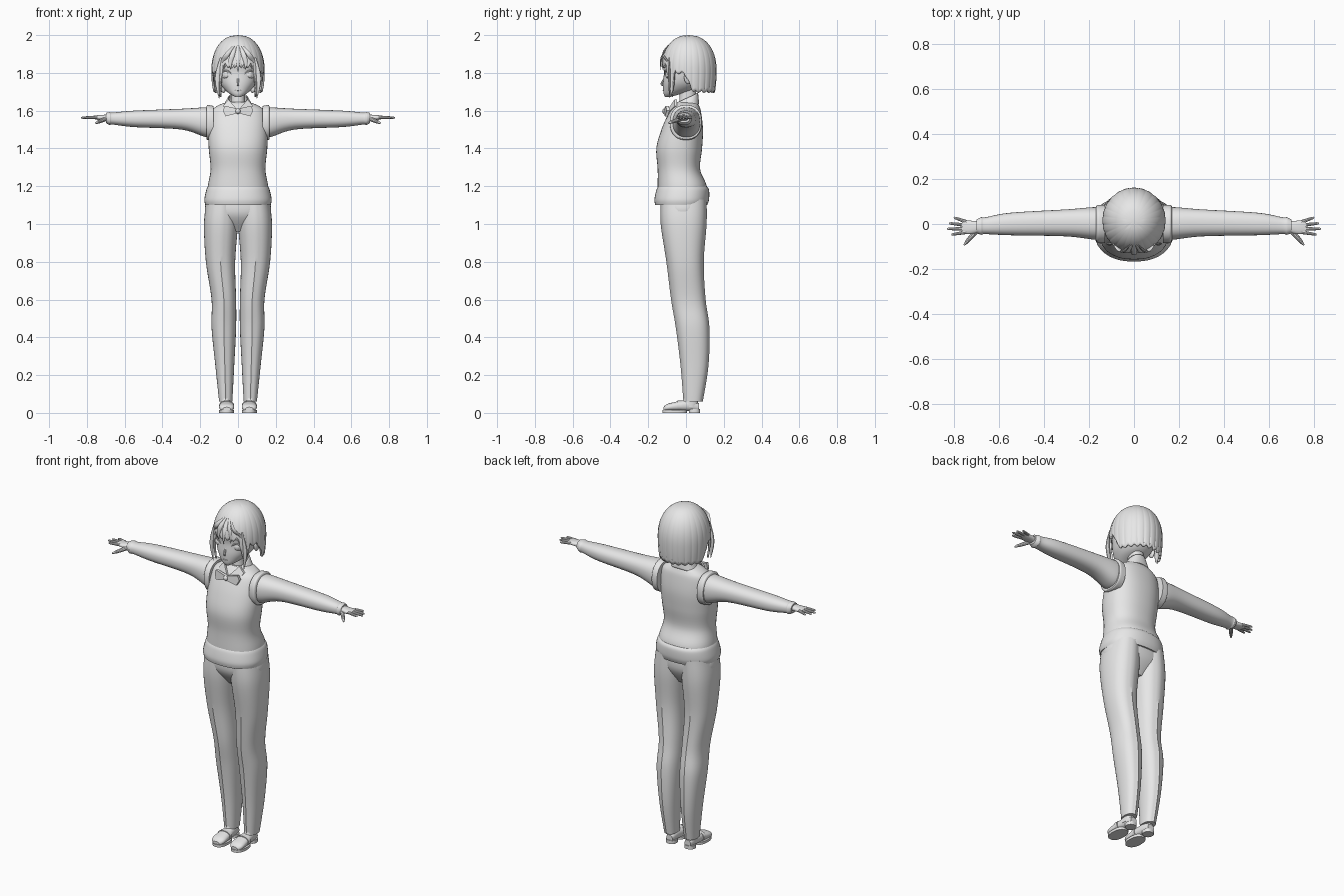
import bpy, bmesh, math
from mathutils import Vector, Matrix

if "Cube" in bpy.data.objects:
    bpy.data.objects.remove(bpy.data.objects["Cube"])

grey = bpy.data.materials.new("plain_grey")
grey.use_nodes = True
grey.diffuse_color = (.8, .8, .8, 1)
grey.node_tree.nodes["Principled BSDF"].inputs["Base Color"].default_value = grey.diffuse_color
parts = []


def finish(name, bm, mirror=False):
    bmesh.ops.recalc_face_normals(bm, faces=bm.faces)
    mesh = bpy.data.meshes.new(name)
    bm.to_mesh(mesh)
    bm.free()
    mesh.materials.append(grey)
    part = bpy.data.objects.new(name, mesh)
    bpy.context.collection.objects.link(part)
    if mirror:
        part.modifiers.new("Mirror", 'MIRROR')
    parts.append(part)
    return part


def skin(rings, caps=True):
    bm = bmesh.new()
    loops = [[bm.verts.new(point) for point in ring] for ring in rings]
    count = len(loops[0])
    for lower, upper in zip(loops, loops[1:]):
        for i in range(count):
            j = (i + 1) % count
            bm.faces.new((lower[i], lower[j], upper[j], upper[i]))
    if caps:
        bm.faces.new(loops[0])
        bm.faces.new(loops[-1])
    return bm


def smooth_path(keys, steps):
    keys = [Vector(key) for key in keys]
    padded = [keys[0]] + keys + [keys[-1]]
    path = []
    for before, start, end, after in zip(padded, padded[1:], padded[2:], padded[3:]):
        for step in range(steps):
            t = step / steps
            leave, arrive = (end - before) / 2, (after - start) / 2
            ease = t * t * (3 - 2 * t)
            path.append(start.lerp(end, ease) + leave * t * (1 - t)**2 - arrive * t * t * (1 - t))
    return path + [keys[-1]]


def squircle(angle, power):
    return [math.copysign(abs(value)**(2 / power), value) for value in (math.cos(angle), math.sin(angle))]


def loft(name, keys, axis='z', mirror=False, steps=6, sides=40, power=2.3, crease=0, caps=True):
    """Skin rounded sections given as (position, low, high, low, high) along one axis."""
    rings = []
    for along, a_low, a_high, b_low, b_high in smooth_path(keys, steps):
        ring = []
        for i in range(sides):
            across, up = squircle(math.tau * i / sides, power)
            a = (a_low + a_high + (a_high - a_low) * across) / 2
            b = (b_low + b_high + (b_high - b_low) * up) / 2
            if i * 4 % sides == 0 and i * 2 % sides:
                b += math.copysign(crease, up)
            ring.append({'z': (a, b, along), 'x': (along, a, b), 'y': (a, along, b)}[axis])
        rings.append(ring)
    return finish(name, skin(rings, caps), mirror)


def centred(rows):
    return [(height, -half, half, front, back) for height, half, front, back in rows]


def strand(name, keys, flat=1, mirror=False, sides=10):
    """Tapered tube through (x, y, z, radius)."""
    path = smooth_path(keys, 4)
    rings = []
    for i, point in enumerate(path):
        ahead, behind = path[min(i + 1, len(path) - 1)], path[max(i - 1, 0)]
        side = (ahead - behind).xyz.cross(Vector((0, 1, .01))).normalized()
        depth = (ahead - behind).xyz.cross(side).normalized() * flat
        turns = [math.tau * k / sides for k in range(sides)]
        rings.append([point.xyz + point.w * (side * math.cos(w) + depth * math.sin(w)) for w in turns])
    return finish(name, skin(rings), mirror)


def ball(name, place, size, mirror=False, turn=0):
    bm = bmesh.new()
    matrix = Matrix.LocRotScale(Vector(place), Matrix.Rotation(turn, 3, 'Z'), Vector(size))
    bmesh.ops.create_uvsphere(bm, u_segments=24, v_segments=14, radius=1, matrix=matrix)
    return finish(name, bm, mirror)


def plate(name, corners, thickness):
    back = [(x, y + thickness, z) for x, y, z in corners]
    return finish(name, skin([corners, back]), True)


# Trousers
loft("trouser_leg", [
    (1.13, 0, .165, -.13, .105), (1, 0, .18, -.13, .105), (.8, .015, .17, -.1, .09),
    (.6, .01, .14, -.075, .1), (.45, .01, .14, -.05, .12), (.25, .02, .12, -.025, .115),
    (.06, .03, .1, -.01, .085)], mirror=True, crease=.004)
loft("trouser_hips", centred([(1.15, .16, -.13, .1), (1.05, .17, -.13, .1), (.96, .06, -.07, .05)]))

# Shoes and ankles
loft("ankle", [(.11, .04, .09, 0, .07), (.03, .04, .09, -.03, .06)], mirror=True)
loft("shoe", [(-.12, .04, .08, .01, .03), (-.09, .02, .1, .01, .05), (.02, .03, .09, .01, .07),
              (.07, .04, .08, .01, .05)], 'y', True)
loft("shoe_sole", [(z, .02, .1, -.125, .005) for z in (0, .015)], mirror=True, steps=1)
loft("shoe_heel", [(z, .03, .09, .015, .075) for z in (0, .02)], mirror=True, steps=1)
loft("shoe_strap", [(y, .02, .1, .01, .065) for y in (-.045, -.025)], 'y', True, steps=1)

# Sweater vest
loft("sweater_body", centred([
    (1.12, .165, -.15, .105), (1.2, .16, -.15, .11), (1.29, .145, -.15, .075), (1.4, .155, -.157, .085),
    (1.5, .157, -.13, .09), (1.59, .145, -.09, .08), (1.625, .11, -.065, .07), (1.645, .06, -.045, .06)]))
loft("sweater_hem", centred([(1.1, .173, -.163, .112), (1.13, .178, -.167, .122),
                             (1.18, .168, -.157, .122), (1.2, .158, -.147, .108)]))
loft("armhole_rim", [(.13, -.085, .085, 1.445, 1.625), (.16, -.085, .085, 1.445, 1.63),
                     (.168, -.075, .08, 1.45, 1.62)], 'x', True)

# Sleeves with a gathered cuff
loft("sleeve", [(.13, -.06, .065, 1.47, 1.61), (.17, -.07, .075, 1.46, 1.617), (.3, -.055, .065, 1.5, 1.61),
                (.55, -.05, .05, 1.513, 1.6), (.66, -.045, .03, 1.526, 1.59),
                (.68, -.048, .03, 1.524, 1.592), (.7, -.04, .02, 1.536, 1.588)], 'x', True)

# Hands, with the fingers fanned out around the palm
loft("palm", [(.68, -.035, .01, 1.545, 1.58), (.73, -.045, .015, 1.55, 1.577),
              (.765, -.04, .015, 1.556, 1.573)], 'x', True)
for i, (finger, tip) in enumerate((("index", .81), ("middle", .828), ("ring", .82), ("little", .8))):
    root = -.036 + .015 * i
    spread = root * 1.6 + .012
    strand(finger + "_finger", [(.745, root, 1.565, .009), (tip - .007, spread, 1.563, .006),
                                (tip, spread, 1.561, .002)], mirror=True)
strand("thumb", [(.7, -.03, 1.557, .012), (.74, -.075, 1.54, .009), (.756, -.094, 1.534, .003)], mirror=True)

# Neck, slanting collar and bow
loft("neck", centred([(1.6, .045, -.04, .055), (1.66, .037, -.035, .05), (1.74, .04, -.03, .06)]))
collar = loft("shirt_collar", centred([(1.605, .09, -.095, .07), (1.665, .052, -.052, .064)]), caps=False)
for vert in collar.data.vertices:
    vert.co.z += vert.co.y * .45
collar.modifiers.new("Thickness", 'SOLIDIFY').thickness = .006
plate("collar_flap", [(0, -.1, 1.6), (.05, -.06, 1.66), (.08, -.06, 1.625), (.05, -.1, 1.583)], .012)
plate("bow_wing", [(0, -.116, 1.61), (.07, -.107, 1.626), (.08, -.102, 1.6), (.066, -.112, 1.57),
                   (0, -.118, 1.587)], .016)
ball("bow_knot", (0, -.112, 1.597), (.014, .014, .015))

# Head and face
loft("head", centred([
    (1.672, .014, -.11, -.085), (1.688, .042, -.118, -.03), (1.715, .074, -.121, .05), (1.75, .098, -.121, .09),
    (1.8, .112, -.117, .12), (1.87, .115, -.117, .135), (1.96, .06, -.05, .08)]), power=2.15)
strand("nose", [(0, -.112, 1.775, .005), (0, -.129, 1.742, .006), (0, -.118, 1.734, .003)])
ball("mouth", (0, -.117, 1.708), (.017, .007, .003))
ball("eye", (.066, -.094, 1.79), (.027, .01, .019), True, .4)
ball("iris", (.064, -.1, 1.79), (.014, .008, .017), True, .4)
strand("upper_eyelid", [(.034, -.112, 1.793, .002), (.06, -.108, 1.812, .004), (.098, -.08, 1.797, .002)],
       mirror=True)
strand("eyebrow", [(.03, -.117, 1.828, .002), (.06, -.108, 1.836, .003), (.09, -.086, 1.828, .001)],
       mirror=True)
ball("ear", (.113, .012, 1.775), (.012, .022, .034), True)


# Bobbed hair: one shell whose hemline varies from fringe to side lock, ear and nape
def hem_height(degrees):
    if degrees < 36:
        return 1.84
    if degrees < 60:
        return 1.67 + .012 * abs(degrees - 48)
    return max(1.7, 1.8 - .005 * max(0, degrees - 80))


def hair_radius(z):
    if z > 1.81:
        return max(0, 1 - ((z - 1.81) / .19)**2.2)**(1 / 2.2)
    return 1 - 4.5 * (1.81 - z)**2


columns, rows = 240, 24
rings = []
for row in range(rows + 1):
    fall = row / rows
    ring = []
    for column in range(columns):
        angle = math.tau * column / columns
        degrees = abs(math.degrees(math.remainder(angle, math.tau)))
        tooth = abs(column / 10 % 1 - .5) * 2
        hem = hem_height(degrees) + (.025 if degrees < 36 else .012) * (tooth - .5)
        z = 2 - (2 - hem) * fall * (1 + fall) / 2
        radius = hair_radius(z) * (1 - .02 * fall * (1 - tooth)**3)
        ring.append((.141 * radius * math.sin(angle), .015 - .147 * radius * math.cos(angle), z))
    rings.append(ring)
shell = skin(rings, False)
bmesh.ops.remove_doubles(shell, verts=shell.verts, dist=.0001)
hair = finish("hair_bob", shell)
hair.modifiers.new("Thickness", 'SOLIDIFY').thickness = .01

# Loose strands over the forehead and beside the face
for i in range(5):
    x = .04 * (i - 2)
    strand("fringe_strand_" + "abcde"[i], [
        (x / 4, -.095, 1.945, .004), (x * .7, -.122, 1.9, .012),
        (x, 6 * x * x - .135, 1.86, .011), (x, 6 * x * x - .135, 1.805 + abs(x) / 3, .001)], .35)
strand("side_lock", [(.09, -.09, 1.88, .006), (.11, -.088, 1.77, .014), (.1, -.088, 1.665, .001)], .5, True)

# Smooth shading that keeps creases
for part in parts:
    part.select_set(True)
bpy.context.view_layer.objects.active = hair
bpy.ops.object.shade_smooth_by_angle(angle=math.radians(35))
